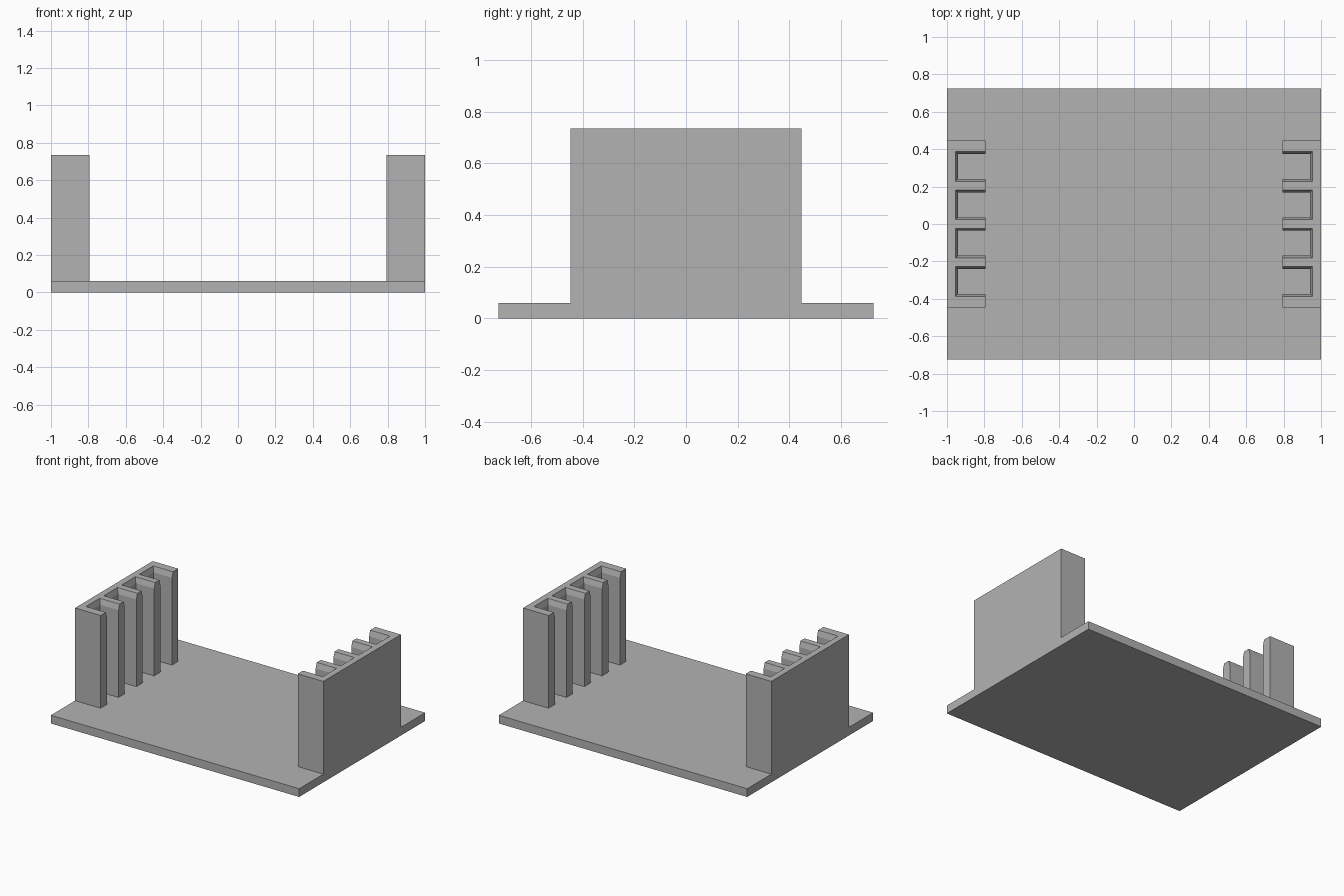
import bpy
import bmesh

cube = bpy.data.objects.get("Cube")
if cube:
    bpy.data.objects.remove(cube, do_unlink=True)

GREY = (0.45, 0.45, 0.45, 1)
mat = bpy.data.materials.new("plain grey")
mat.use_nodes = True
mat.diffuse_color = GREY
mat.node_tree.nodes["Principled BSDF"].inputs["Base Color"].default_value = GREY

BASE_TOP, HEIGHT, CHAMFER_DROP = 0.06, 0.735, 0.04
BASE_HALF_Y, RACK_HALF_Y = 0.7245, 0.4465
FIN_X = 0.794
SLOT_PITCH, SLOT_COUNT = 0.205, 4


def add_solid(name, rings):
    """Loft closed rings of equal length and cap both ends."""
    bm = bmesh.new()
    loops = [[bm.verts.new(p) for p in ring] for ring in rings]
    n = len(loops[0])
    for low, high in zip(loops, loops[1:]):
        for i in range(n):
            j = (i + 1) % n
            bm.faces.new((low[i], low[j], high[j], high[i]))
    bm.faces.new(loops[0][::-1])
    bm.faces.new(loops[-1])
    bmesh.ops.recalc_face_normals(bm, faces=bm.faces)
    mesh = bpy.data.meshes.new(name)
    bm.to_mesh(mesh)
    bm.free()
    mesh.materials.append(mat)
    obj = bpy.data.objects.new(name, mesh)
    bpy.context.collection.objects.link(obj)
    return obj


def comb_ring(side, z, slot_half, slot_back):
    """Outline of a slotted rack: an outer wall with fins facing inward."""
    pts = [(1, RACK_HALF_Y), (1, -RACK_HALF_Y), (FIN_X, -RACK_HALF_Y)]
    for k in range(SLOT_COUNT):
        y = (k - (SLOT_COUNT - 1) / 2) * SLOT_PITCH
        pts += [(FIN_X, y - slot_half), (slot_back, y - slot_half),
                (slot_back, y + slot_half), (FIN_X, y + slot_half)]
    pts.append((FIN_X, RACK_HALF_Y))
    return [(side * x, y, z) for x, y in pts]


# Base plate
corners = [(-1, -1), (1, -1), (1, 1), (-1, 1)]
add_solid("base_plate", [[(x, y * BASE_HALF_Y, z) for x, y in corners]
                         for z in (0, BASE_TOP)])

# Slotted racks, with slots flaring at the top
for label, side in (("left", 1), ("right", -1)):
    add_solid(label + "_slotted_rack", [
        comb_ring(side, BASE_TOP, 0.067, 0.942),
        comb_ring(side, HEIGHT - CHAMFER_DROP, 0.067, 0.942),
        comb_ring(side, HEIGHT, 0.079, 0.954),
    ])
